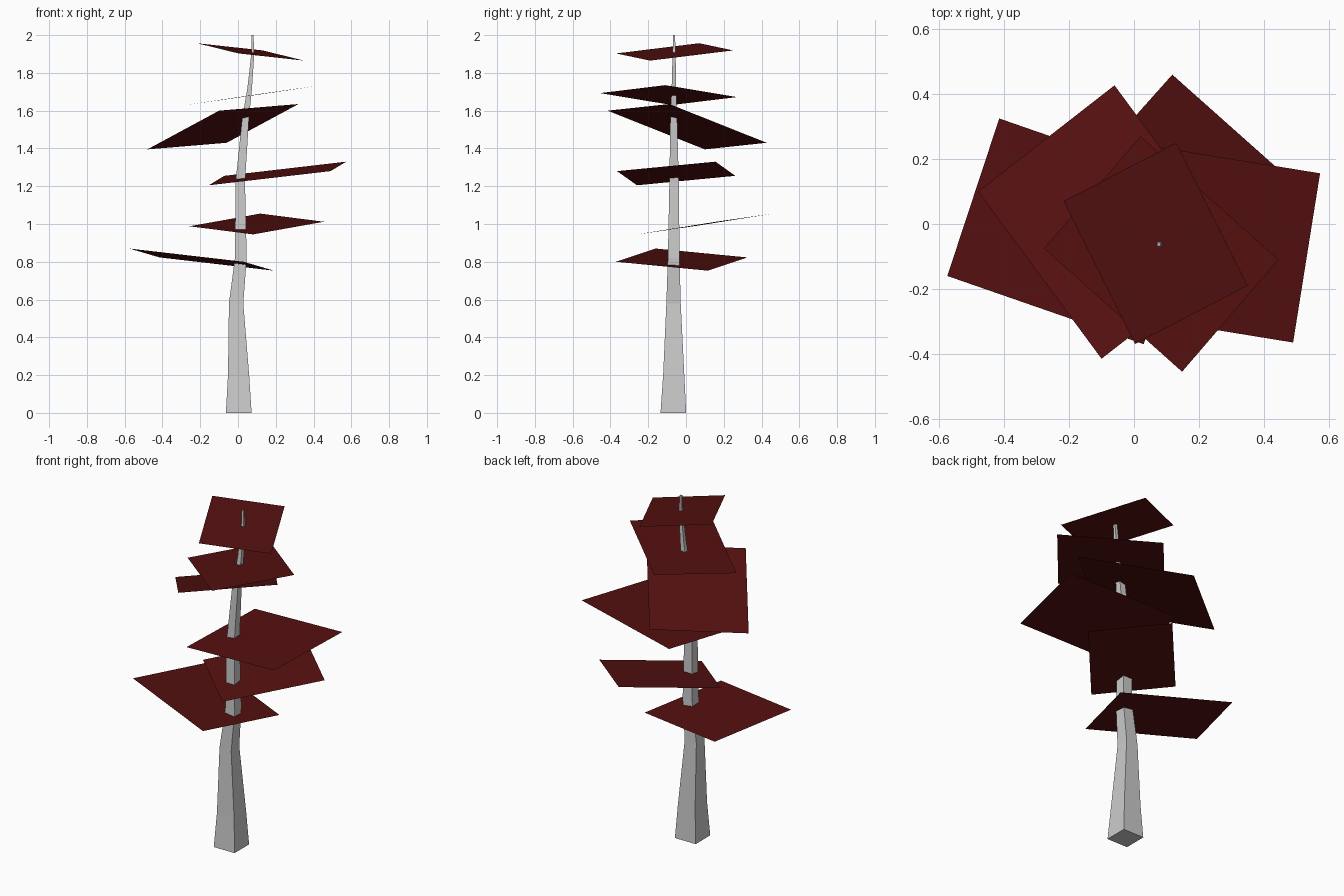
import bpy
import bmesh
from mathutils import Vector

red = bpy.data.materials.new("dark_red")
red.diffuse_color = (0.09, 0.005, 0.005, 1)


def finish(bm, name, mat=None):
    mesh = bpy.data.meshes.new(name)
    bm.to_mesh(mesh)
    bm.free()
    obj = bpy.data.objects.new(name, mesh)
    bpy.context.collection.objects.link(obj)
    if mat:
        mesh.materials.append(mat)
    return obj


# Trunk: square sections lofted along a gently bent path (x, y, z, half width)
sections = [
    (0.004, -0.067, 0.00, 0.068),
    (0.003, -0.065, 0.20, 0.056),
    (-0.010, -0.066, 0.58, 0.038),
    (0.015, -0.065, 0.82, 0.031),
    (0.012, -0.063, 1.22, 0.025),
    (0.040, -0.065, 1.56, 0.018),
    (0.062, -0.064, 1.72, 0.012),
    (0.078, -0.063, 1.90, 0.008),
    (0.077, -0.063, 2.00, 0.005),
]
bm = bmesh.new()
rings = [[bm.verts.new((x + sx * h, y + sy * h, z))
          for sx, sy in ((-1, -1), (1, -1), (1, 1), (-1, 1))]
         for x, y, z, h in sections]
for low, high in zip(rings, rings[1:]):
    for i in range(4):
        j = (i + 1) % 4
        bm.faces.new((low[i], low[j], high[j], high[i]))
bm.faces.new(rings[0][::-1])
bm.faces.new(rings[-1])
finish(bm, "trunk")

# Foliage: thin tilted rectangles, each from three corners (fourth is implied)
leaves = [
    ((-0.575, -0.16, 0.87), (0.03, -0.37, 0.80), (0.19, 0.115, 0.753)),
    ((-0.257, 0.04, 0.988), (0.08, -0.26, 0.945), (0.455, 0.16, 1.012)),
    ((-0.155, -0.26, 1.205), (0.49, -0.365, 1.28), (0.573, 0.156, 1.33)),
    ((-0.48, 0.10, 1.395), (-0.10, -0.415, 1.60), (0.32, -0.088, 1.635)),
    ((-0.277, -0.075, 1.63), (0.148, -0.455, 1.693), (0.445, -0.11, 1.735)),
    ((-0.217, 0.07, 1.957), (0.003, -0.37, 1.903), (0.35, -0.19, 1.865)),
]
for n, pts in enumerate(leaves, 1):
    a, b, c = map(Vector, pts)
    bm = bmesh.new()
    bm.faces.new([bm.verts.new(p) for p in (a, b, c, a + c - b)])
    finish(bm, f"foliage_plane_{n}", red)
